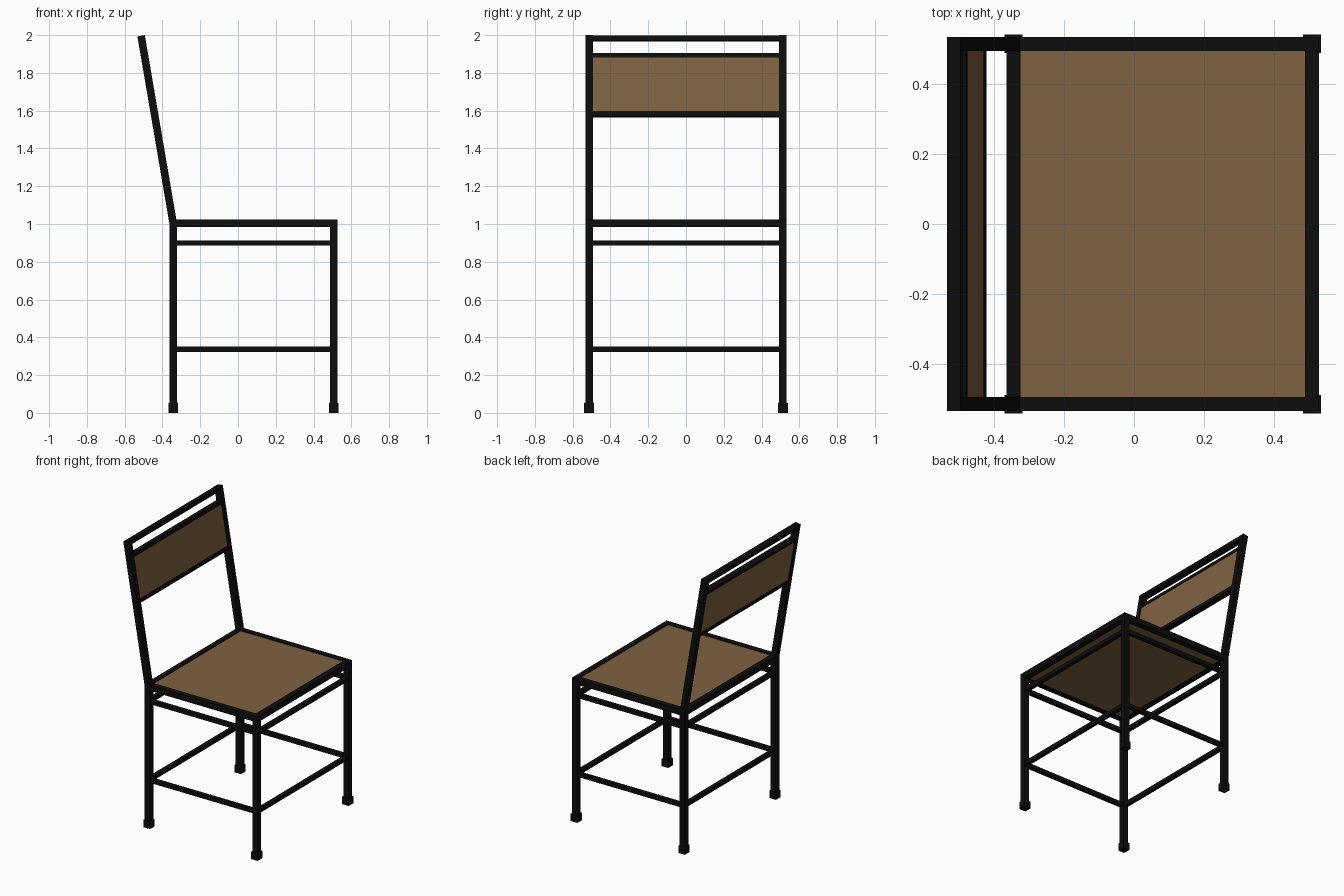
import bpy, bmesh, math
from mathutils import Vector, Matrix

if "Cube" in bpy.data.objects:
    bpy.data.objects.remove(bpy.data.objects["Cube"])


def material(name, rgb):
    m = bpy.data.materials.new(name)
    m.diffuse_color = (*rgb, 1)
    m.use_nodes = True
    m.node_tree.nodes["Principled BSDF"].inputs["Base Color"].default_value = m.diffuse_color
    return m


BLACK = material("black metal", (0.004, 0.004, 0.004))
WOOD = material("brown wood", (0.21, 0.122, 0.055))


def box(name, center, size, mat, tilt=0.0):
    """Box of a given size, leaned back by tilt around the y axis."""
    bm = bmesh.new()
    bmesh.ops.create_cube(bm, size=1, matrix=Matrix.Diagonal((*size, 1)))
    mesh = bpy.data.meshes.new(name)
    bm.to_mesh(mesh)
    bm.free()
    mesh.materials.append(mat)
    ob = bpy.data.objects.new(name, mesh)
    ob.location = center
    ob.rotation_euler = (0, tilt, 0)
    bpy.context.collection.objects.link(ob)
    return ob


XB, XF, Y = -0.343, 0.507, 0.513      # leg centre lines
T, R = 0.04, 0.028                    # tube and thin rail widths
SEAT_Z = 1.003
XM, DX = (XB + XF) / 2, XF - XB

# Legs with slightly wider feet
for side, y in (("left", -Y), ("right", Y)):
    for end, x in (("back", XB), ("front", XF)):
        box(f"{end}_leg_{side}", (x, y, 0.5115), (T, T, 1.023), BLACK)
        box(f"{end}_foot_{side}", (x, y, 0.026), (0.052, 0.052, 0.052), BLACK)

# Seat frame and two levels of stretchers on all four sides
for label, z, w in (("seat_frame", SEAT_Z, T), ("upper_stretcher", 0.899, R),
                    ("lower_stretcher", 0.337, R)):
    for side, y in (("left", -Y), ("right", Y)):
        box(f"{label}_{side}", (XM, y, z), (DX - T, w, w), BLACK)
    for end, x in (("back", XB), ("front", XF)):
        box(f"{label}_{end}", (x, 0, z), (w, 2 * Y - T, w), BLACK)

# Seat panel set in the frame
box("seat", (XM, 0, SEAT_Z), (DX - T, 2 * Y - T, 0.03), WOOD)

# Leaning backrest: parts are placed along the post axis by height
base, top = Vector((XB, 0, SEAT_Z)), Vector((-0.513, 0, 1.9965))
axis = top - base
tilt = math.atan2(axis.x, axis.z)


def on_post(z, y=0):
    p = base + axis * ((z - base.z) / axis.z)
    return (p.x, y, z)


for side, y in (("left", -Y), ("right", Y)):
    box(f"back_post_{side}", on_post((base.z + top.z) / 2, y),
        (T, T, axis.length), BLACK, tilt)

for label, z, h in (("top", 1.982, 0.028), ("panel_top", 1.891, 0.025),
                    ("panel_bottom", 1.581, 0.028)):
    box(f"back_rail_{label}", on_post(z), (0.039, 2 * Y - T, h), BLACK, tilt)

box("back_panel", on_post(1.737), (0.033, 2 * Y - T, 0.288), WOOD, tilt)
